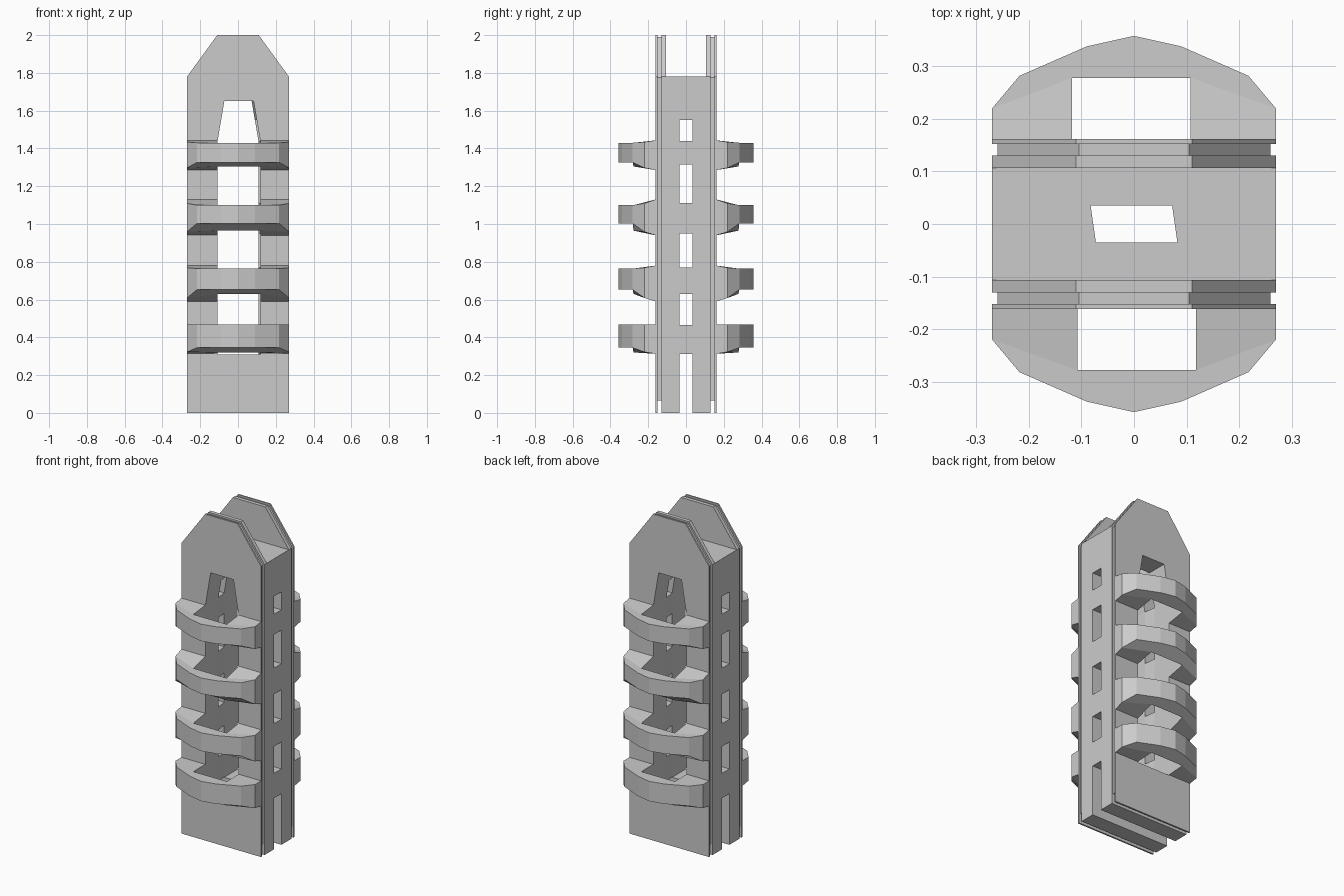
import bpy, bmesh
from math import pi
from mathutils import Matrix

if "Cube" in bpy.data.objects:
    bpy.data.objects.remove(bpy.data.objects["Cube"])


def finish(bm, name):
    bmesh.ops.recalc_face_normals(bm, faces=bm.faces)
    me = bpy.data.meshes.new(name)
    bm.to_mesh(me)
    bm.free()
    ob = bpy.data.objects.new(name, me)
    bpy.context.collection.objects.link(ob)
    return ob


def loft(name, rings):
    """Skin equal-length point rings and cap both ends."""
    bm = bmesh.new()
    vs = [[bm.verts.new(p) for p in r] for r in rings]
    n = len(vs[0])
    for a, b in zip(vs, vs[1:]):
        for i in range(n):
            j = (i + 1) % n
            bm.faces.new((a[i], a[j], b[j], b[i]))
    bm.faces.new(vs[0])
    bm.faces.new(vs[-1])
    return finish(bm, name)


def prism(name, outline, y0, y1):
    return loft(name, [[(x, y, z) for x, z in outline] for y in (y0, y1)])


def box(name, x, y, z0, z1):
    return prism(name, [(-x, z0), (x, z0), (x, z1), (-x, z1)], -y, y)


def cut(ob, cutters):
    for c in cutters:
        c.hide_render = True
        m = ob.modifiers.new("cut", 'BOOLEAN')
        m.operation, m.solver, m.object = 'DIFFERENCE', 'EXACT', c
    bpy.context.view_layer.update()
    ev = ob.evaluated_get(bpy.context.evaluated_depsgraph_get())
    me = bpy.data.meshes.new_from_object(ev)
    ob.modifiers.clear()
    ob.data = me


def gable(inset=0.0, base=0.0):
    w, t = 0.27 - inset, 0.11 - inset * 0.5
    return [(-w, base), (w, base), (w, 1.78 - inset * 0.5), (t, 2 - inset),
            (-t, 2 - inset), (-w, 1.78 - inset * 0.5)]


# Cutters: tapered opening front to back, slightly skewed in the middle
SHIFT = 0.005
def opening_ring(y, s):
    pts = [(-0.113, 0.31), (0.113, 0.31), (0.113, 1.44), (0.0775, 1.65),
           (-0.0775, 1.65), (-0.113, 1.44)]
    return [(x + s, y, z) for x, z in pts]

opening = loft("opening_cutter", [opening_ring(-0.25, SHIFT), opening_ring(-0.035, SHIFT),
                                  opening_ring(0.035, -SHIFT), opening_ring(0.25, -SHIFT)])
# Roof hole above the opening
roof_hole = loft("roof_hole_cutter", [
    [(-0.0775 + s, y, 1.6), (0.0775 + s, y, 1.6), (0.0775 + s, y, 1.9), (-0.0775 + s, y, 1.9)]
    for y, s in ((-0.035, SHIFT), (0.035, -SHIFT))])
# Gap between the gables, side windows and base slot
roof_gap = box("roof_gap_cutter", 0.5, 0.107, 1.78, 2.2)
windows = [box("side_window_cutter", 0.5, 0.035, a, b) for a, b in
           ((-0.1, 0.313), (0.465, 0.63), (0.77, 0.95), (1.11, 1.315), (1.44, 1.55))]
cutters = [roof_gap, opening, roof_hole] + windows

# Tower body
tower = prism("tower_body", gable(), -0.13, 0.13)
cut(tower, cutters)

# Recessed layer and facing panel on both broad sides
for side, s in (("front", -1), ("back", 1)):
    recess = prism(side + "_recessed_layer", gable(0.01, 0.065), s * 0.13, s * 0.152)
    facing = prism(side + "_facing_panel", gable(), s * 0.152, s * 0.162)
    for panel in (recess, facing):
        cut(panel, [opening])

for c in cutters:
    bpy.data.objects.remove(c)


# Curved balconies, each with an open rectangular well behind the parapet
def balcony(name, wall_b, well_b, rim_b, rim_t, wall_t, turn):
    mid_b = wall_b + 0.3 * (rim_b - wall_b)
    mid_t = rim_t + 0.3 * (wall_t - rim_t)
    half = [(0.27, 0.16, wall_b, wall_t), (0.27, 0.22, mid_b, mid_t),
            (0.218, 0.282, rim_b, rim_t), (0.09, 0.338, rim_b, rim_t)]
    outer = half + [(0, 0.358, rim_b, rim_t)] + [(-p[0],) + p[1:] for p in reversed(half)]
    l, r = -0.113 + SHIFT, 0.113 + SHIFT
    inner = [(l, 0.16, wall_b, wall_t), (l, 0.278, well_b, rim_t),
             (r, 0.278, well_b, rim_t), (r, 0.16, wall_b, wall_t)]
    pts = outer + inner
    bm = bmesh.new()
    low = [bm.verts.new((x, -y, b)) for x, y, b, t in pts]
    top = [bm.verts.new((x, -y, t)) for x, y, b, t in pts]
    n = len(pts)
    for i in range(n):
        j = (i + 1) % n
        bm.faces.new((low[i], low[j], top[j], top[i]))
    for ring in (low, top):
        bm.faces.new([ring[k] for k in (0, 1, 11, 12)])
        bm.faces.new([ring[k] for k in (7, 8, 9, 10)])
        bm.faces.new([ring[k] for k in (1, 2, 3, 4, 5, 6, 7, 10, 11)])
    if turn:
        bmesh.ops.rotate(bm, verts=bm.verts, matrix=Matrix.Rotation(pi, 3, 'Z'))
    finish(bm, name)


levels = [(0.313, 0.32, 0.345, 0.467, 0.467), (0.59, 0.63, 0.652, 0.764, 0.78),
          (0.94, 0.965, 1.003, 1.10, 1.13), (1.285, 1.305, 1.326, 1.43, 1.443)]
for i, lv in enumerate(levels):
    balcony(f"front_balcony_{i + 1}", *lv, False)
    balcony(f"back_balcony_{i + 1}", *lv, True)
